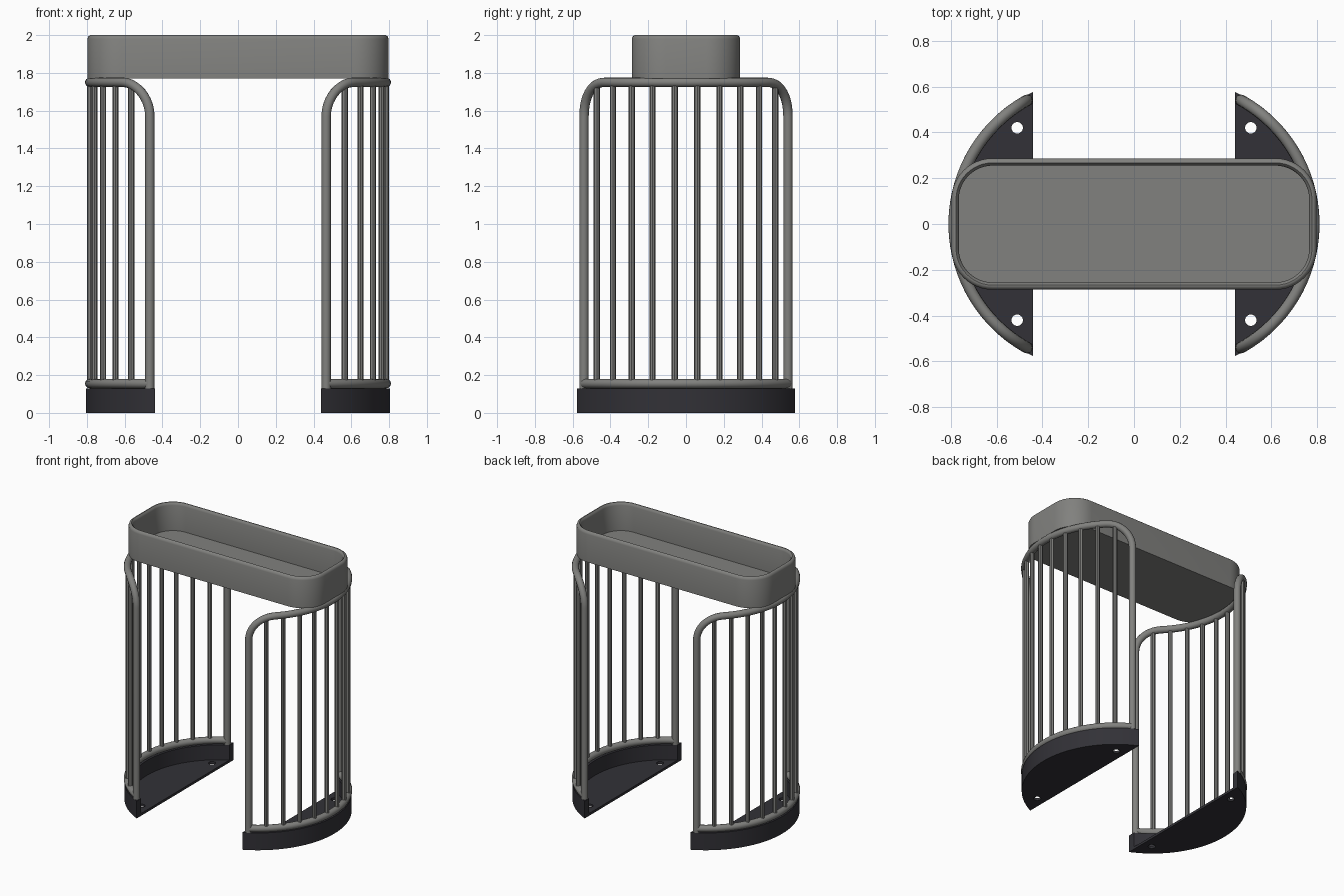
import bpy, bmesh, math
from math import sin, cos, pi, radians

if "Cube" in bpy.data.objects:
    bpy.data.objects.remove(bpy.data.objects["Cube"])

def material(name, c):
    m = bpy.data.materials.new(name)
    m.diffuse_color = (*c, 1)
    m.use_nodes = True
    m.node_tree.nodes["Principled BSDF"].inputs["Base Color"].default_value = m.diffuse_color
    return m

GREY = material("warm grey metal", (0.22, 0.22, 0.21))
DARK = material("dark base", (0.032, 0.031, 0.038))

CX, R = 0.1675, 0.6175        # centre and radius of the curved side cages
END = radians(61)             # half angle covered by a cage
CHORD = 0.44                  # x of the straight inner edge of the bases
RAIL_LOW, RAIL_TOP, CORNER = 0.155, 1.75, 0.18

def on_arc(s, a, r=R):
    return s * (CX + r * cos(a)), r * sin(a)

def finish(ob, mat):
    """Turn a curve into a smooth mesh with one material."""
    bpy.ops.object.select_all(action='DESELECT')
    ob.select_set(True)
    bpy.context.view_layer.objects.active = ob
    if ob.type == 'CURVE':
        bpy.ops.object.convert(target='MESH')
        ob = bpy.context.object
    ob.data.materials.clear()
    ob.data.materials.append(mat)
    bpy.ops.object.shade_smooth_by_angle(angle=radians(40))
    return ob

def add_curve(name, dims, paths, cyclic):
    cu = bpy.data.curves.new(name, 'CURVE')
    cu.dimensions = dims
    for pts in paths:
        sp = cu.splines.new('POLY')
        sp.points.add(len(pts) - 1)
        for p, co in zip(sp.points, pts):
            p.co = (*co, 1)
        sp.use_cyclic_u = cyclic
    ob = bpy.data.objects.new(name, cu)
    bpy.context.collection.objects.link(ob)
    return ob

def tubes(name, paths, radius, res=4):
    ob = add_curve(name, '3D', paths, False)
    ob.data.bevel_depth = radius
    ob.data.bevel_resolution = res
    ob.data.use_fill_caps = True
    return finish(ob, GREY)

def plate(name, outlines, z0, z1):
    """Flat outline (later outlines are holes) extruded from z0 to z1."""
    ob = add_curve(name, '2D', [[(x, y, 0) for x, y in o] for o in outlines], True)
    ob.data.fill_mode = 'BOTH'
    ob.data.extrude = (z1 - z0) / 2
    ob.location.z = (z0 + z1) / 2
    return finish(ob, DARK)

def sweep(s, r, n=48):
    """Arc of radius r between the two ends of the chord."""
    e = math.acos((CHORD - CX) / r)
    return [on_arc(s, -e + 2 * e * i / n, r) for i in range(n + 1)]

def rail_height(a):
    """Height of the upper rail, with rounded corners down to the posts."""
    d = CORNER - (END - abs(a)) * R
    if d <= 0:
        return RAIL_TOP
    return RAIL_TOP - CORNER + math.sqrt(max(0, CORNER ** 2 - d ** 2))

for side, s in (("left", -1), ("right", 1)):
    # base: thin floor with two bolt holes, and a curved upstand
    outer, inner = 0.638, 0.592
    holes = [[(s * 0.51 + 0.025 * cos(k * pi / 12), y + 0.025 * sin(k * pi / 12))
              for k in range(24)] for y in (-0.42, 0.42)]
    plate(side + "_base_floor", [sweep(s, inner)] + holes, 0, 0.018)
    plate(side + "_base_wall", [sweep(s, outer) + sweep(s, inner)[::-1]], 0, 0.13)

    # frame: posts and upper rail in one bent tube
    corner = CORNER / R
    angles = [END - corner * (1 - cos(k * pi / 20)) for k in range(11)]
    mid = END - corner
    angles += [mid - 2 * mid * k / 30 for k in range(1, 30)]
    angles += [-a for a in angles[10::-1]]
    path = [(*on_arc(s, a), rail_height(a)) for a in angles]
    path = [(*path[0][:2], 0.13)] + path + [(*path[-1][:2], 0.13)]
    tubes(side + "_frame", [path], 0.025)

    # lower rail
    low = [(*on_arc(s, -END + 2 * END * k / 40), RAIL_LOW) for k in range(41)]
    tubes(side + "_lower_rail", [low], 0.025)

    # ten upright bars
    bars = []
    for k in range(1, 11):
        a = -END + 2 * END * k / 11
        bars.append([(*on_arc(s, a), RAIL_LOW), (*on_arc(s, a), rail_height(a))])
    tubes(side + "_bars", bars, 0.016, 2)

# tray: open rounded box lofted from inset outlines
def rounded(inset, hx=0.797, hy=0.287, r=0.18, n=12):
    pts = []
    for q, (sx, sy) in enumerate(((1, 1), (-1, 1), (-1, -1), (1, -1))):
        for k in range(n + 1):
            a = (q + k / n) * pi / 2
            pts.append((sx * (hx - r) + (r - inset) * cos(a),
                        sy * (hy - r) + (r - inset) * sin(a)))
    return pts

profile = [(0, 1.77), (0, 1.98), (0.004, 1.992), (0.014, 2.0),
           (0.02, 2.0), (0.028, 1.992), (0.032, 1.98), (0.032, 1.79)]
bm = bmesh.new()
rings = [[bm.verts.new((x, y, z)) for x, y in rounded(i)] for i, z in profile]
for a, b in zip(rings, rings[1:]):
    for k in range(len(a)):
        j = (k + 1) % len(a)
        bm.faces.new((a[k], a[j], b[j], b[k]))
bm.faces.new(rings[0][::-1])
bm.faces.new(rings[-1])
bmesh.ops.recalc_face_normals(bm, faces=bm.faces)
me = bpy.data.meshes.new("tray")
bm.to_mesh(me)
bm.free()
tray = bpy.data.objects.new("tray", me)
bpy.context.collection.objects.link(tray)
finish(tray, GREY)
